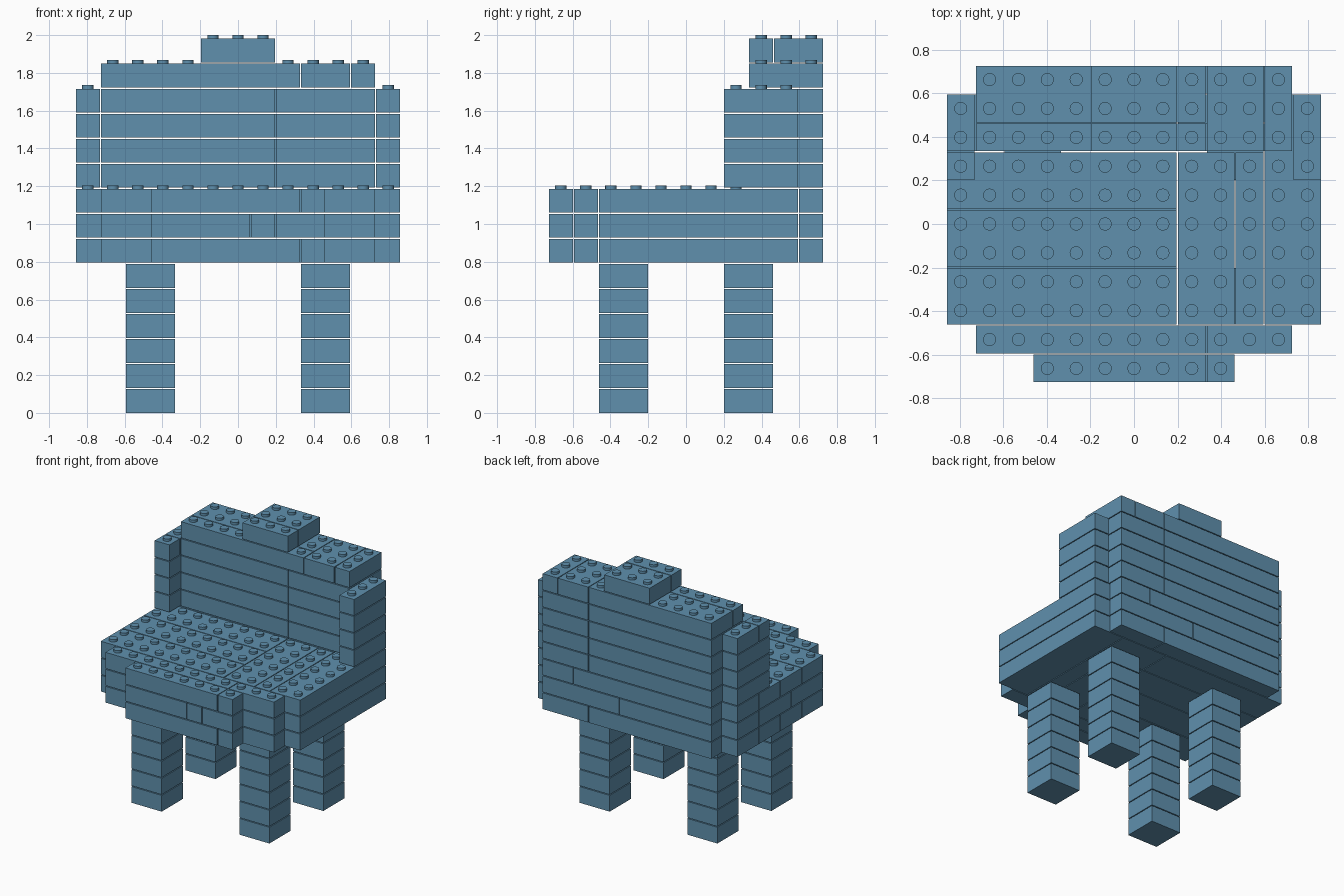
import bpy, bmesh, math
from mathutils import Matrix

cube = bpy.data.objects.get("Cube")
if cube:
    bpy.data.objects.remove(cube, do_unlink=True)

P = 0.1325               # brick module, equal in all directions
COLS, ROWS = 13, 11      # footprint in modules
GAP = 0.003              # inset that leaves the joint lines
TOP_GAP = 0.0065
STUD_R, STUD_H = 0.03, 0.019

blue = bpy.data.materials.new("dusty blue")
blue.use_nodes = True
colour = (0.115, 0.28, 0.423, 1)
blue.diffuse_color = colour
blue.node_tree.nodes["Principled BSDF"].inputs["Base Color"].default_value = colour

parts = {}


def brick(part, layer, x0, x1, y0, y1):
    parts.setdefault(part, []).append((layer, x0, x1, y0, y1))


def row(part, layer, y0, y1, *cuts):
    """A run of bricks side by side, divided at the given columns."""
    for a, b in zip(cuts, cuts[1:]):
        brick(part, layer, a, b, y0, y1)


# Legs: four stacks of square bricks
for side, x in (("right", 2), ("left", 9)):
    for end, y in (("front", 2), ("back", 7)):
        for layer in range(6):
            brick(f"{end}_{side}_leg", layer, x, x + 2, y, y + 2)

# Seat: three layers with stepped front and back; joints vary by layer
seat_joints = {
    6: ((3, 9, 10), (1, 9, 12), (1, 9, 12), (2, 4, 6, 8, 10)),
    7: ((3, 7, 8, 10), (1, 8, 12), (1, 7, 12), (2, 5, 8, 10)),
    8: ((3, 9, 10), (1, 9, 12), (1, 10, 12), (2, 4, 6, 8, 10)),
}
for layer, (front, second, back, depth) in seat_joints.items():
    row("seat", layer, 0, 1, *front)
    row("seat", layer, 1, 2, *second)
    row("seat", layer, 10, 11, *back)
    for a, b in zip(depth, depth[1:]):
        brick("seat", layer, 0, 8, a, b)
    row("seat", layer, 2, 8, 8, 10, 11)
    brick("seat", layer, 8, 11, 8, 10)
    brick("seat", layer, 11, 13, 2, 10)

# Backrest wall and side posts
for layer in range(9, 13):
    row("backrest", layer, 8, 9, 1, 8, 12)
    row("backrest", layer, 9, 11, 1, 9, 12)
    brick("left_post", layer, 12, 13, 7, 10)
    if layer < 12:
        brick("right_post", layer, 0, 1, 7, 10)
brick("right_post", 12, 0, 1, 7, 8)
brick("right_post", 12, 0, 1, 8, 10)

# Top rail and crest
brick("top_rail", 13, 1, 9, 8, 9)
brick("top_rail", 13, 1, 9, 9, 11)
row("top_rail", 13, 8, 11, 9, 11, 12)
brick("crest", 14, 5, 8, 8, 9)
brick("crest", 14, 5, 8, 9, 11)

# Cells already taken, so that studs go only on open tops
filled = {(layer, x, y)
          for bricks in parts.values()
          for layer, x0, x1, y0, y1 in bricks
          for x in range(x0, x1) for y in range(y0, y1)}


def place(x, y, z):
    return Matrix.Translation(((x - COLS / 2) * P, (y - ROWS / 2) * P, z))


def build(name, bricks):
    bm = bmesh.new()
    for layer, x0, x1, y0, y1 in bricks:
        height = P - TOP_GAP
        base = layer * P
        size = ((x1 - x0) * P - 2 * GAP, (y1 - y0) * P - 2 * GAP, height)
        centre = place((x0 + x1) / 2, (y0 + y1) / 2, base + height / 2)
        bmesh.ops.create_cube(bm, size=1, matrix=centre @ Matrix.Diagonal((*size, 1)))
        for x in range(x0, x1):
            for y in range(y0, y1):
                if (layer + 1, x, y) not in filled:
                    bmesh.ops.create_cone(
                        bm, cap_ends=True, segments=20, radius1=STUD_R, radius2=STUD_R,
                        depth=STUD_H, matrix=place(x + 0.5, y + 0.5, base + height + STUD_H / 2))
    mesh = bpy.data.meshes.new(name)
    bm.to_mesh(mesh)
    bm.free()
    mesh.materials.append(blue)
    obj = bpy.data.objects.new(name, mesh)
    bpy.context.collection.objects.link(obj)
    bpy.ops.object.select_all(action="DESELECT")
    obj.select_set(True)
    bpy.context.view_layer.objects.active = obj
    bpy.ops.object.shade_smooth_by_angle(angle=math.radians(30))


for name, bricks in parts.items():
    build(name, bricks)
